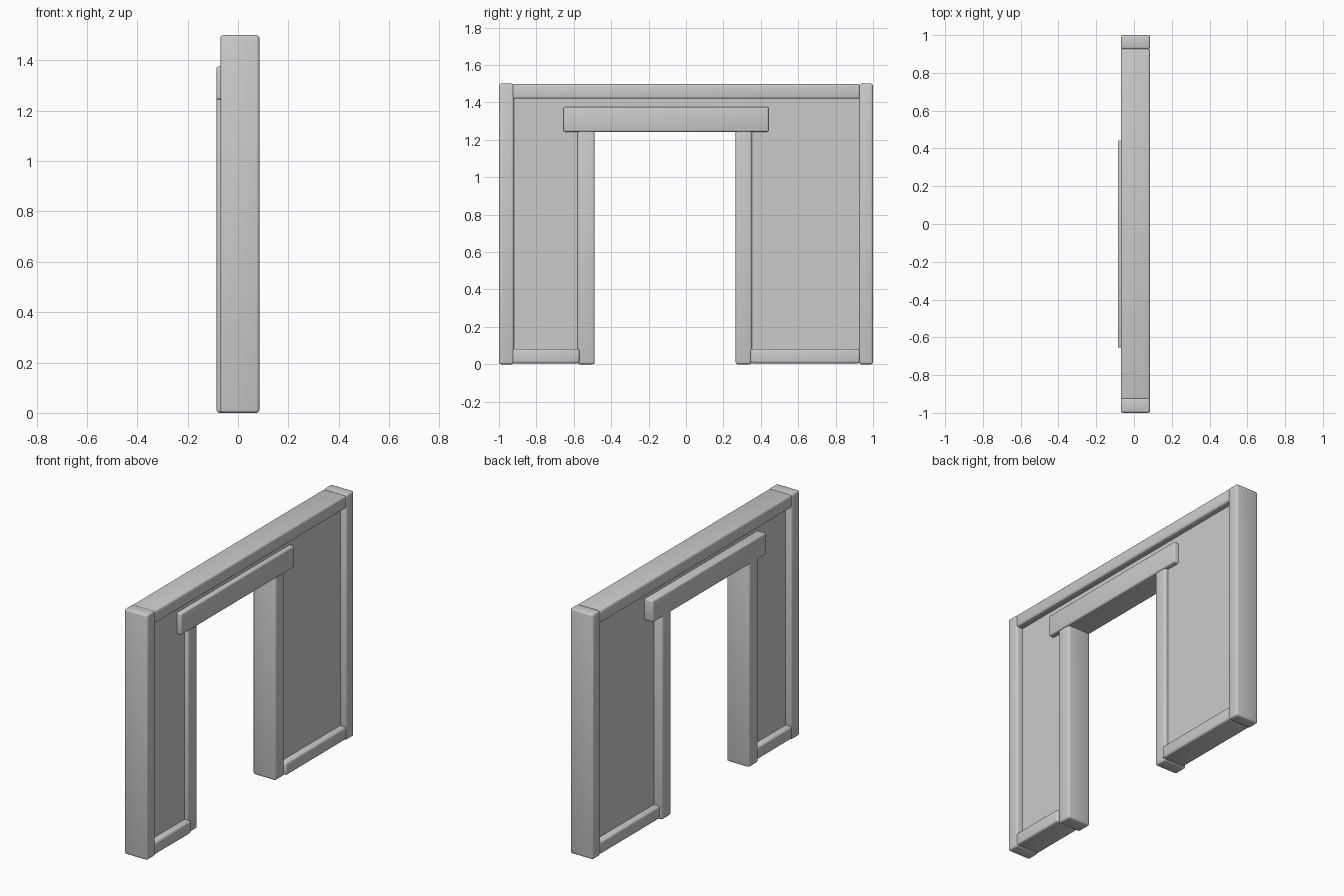
import bpy

cube = bpy.data.objects.get("Cube")
if cube:
    bpy.data.objects.remove(cube, do_unlink=True)

grey = bpy.data.materials.new("plain grey")
grey.use_nodes = True
colour = (0.6, 0.6, 0.6, 1)
grey.diffuse_color = colour
grey.node_tree.nodes["Principled BSDF"].inputs["Base Color"].default_value = colour


def block(name, xs, ys, zs, bevel=0.012):
    """Rounded box between the given limits on each axis."""
    spans = (xs, ys, zs)
    bpy.ops.mesh.primitive_cube_add(size=1, location=[sum(s) / 2 for s in spans])
    ob = bpy.context.object
    ob.name = ob.data.name = name
    ob.scale = [s[1] - s[0] for s in spans]
    bpy.ops.object.transform_apply(location=False, rotation=False, scale=True)
    ob.data.materials.append(grey)
    if bevel:
        mod = ob.modifiers.new("rounded edges", "BEVEL")
        mod.width = bevel
        mod.segments = 3
        bpy.ops.object.modifier_apply(modifier=mod.name)
        bpy.ops.object.shade_smooth_by_angle(angle=0.7)
    return ob


FRAME = (-0.07, 0.085)    # depth of the outer frame
DOOR = (-0.085, 0.068)    # door surround is set slightly off the frame
PANEL = (-0.03, 0.045)    # recessed wall infill

# Outer frame
block("front_end_post", FRAME, (-1, -0.92), (0, 1.5))
block("back_end_post", FRAME, (0.925, 1), (0, 1.5))
block("top_rail", FRAME, (-0.93, 0.93), (1.42, 1.498))
block("front_bottom_rail", FRAME, (-0.93, -0.57), (0.005, 0.083))
block("back_bottom_rail", FRAME, (0.345, 0.93), (0.005, 0.083))

# Door surround
block("front_door_post", DOOR, (-0.58, -0.488), (0, 1.26))
block("back_door_post", DOOR, (0.265, 0.352), (0, 1.26))
block("door_lintel", (-0.086, 0.075), (-0.655, 0.442), (1.243, 1.375), 0.009)

# Wall infill around the doorway
block("front_wall_panel", PANEL, (-0.96, -0.53), (0.03, 1.3), 0)
block("back_wall_panel", PANEL, (0.31, 0.96), (0.03, 1.3), 0)
block("upper_wall_panel", PANEL, (-0.96, 0.96), (1.3, 1.46), 0)
